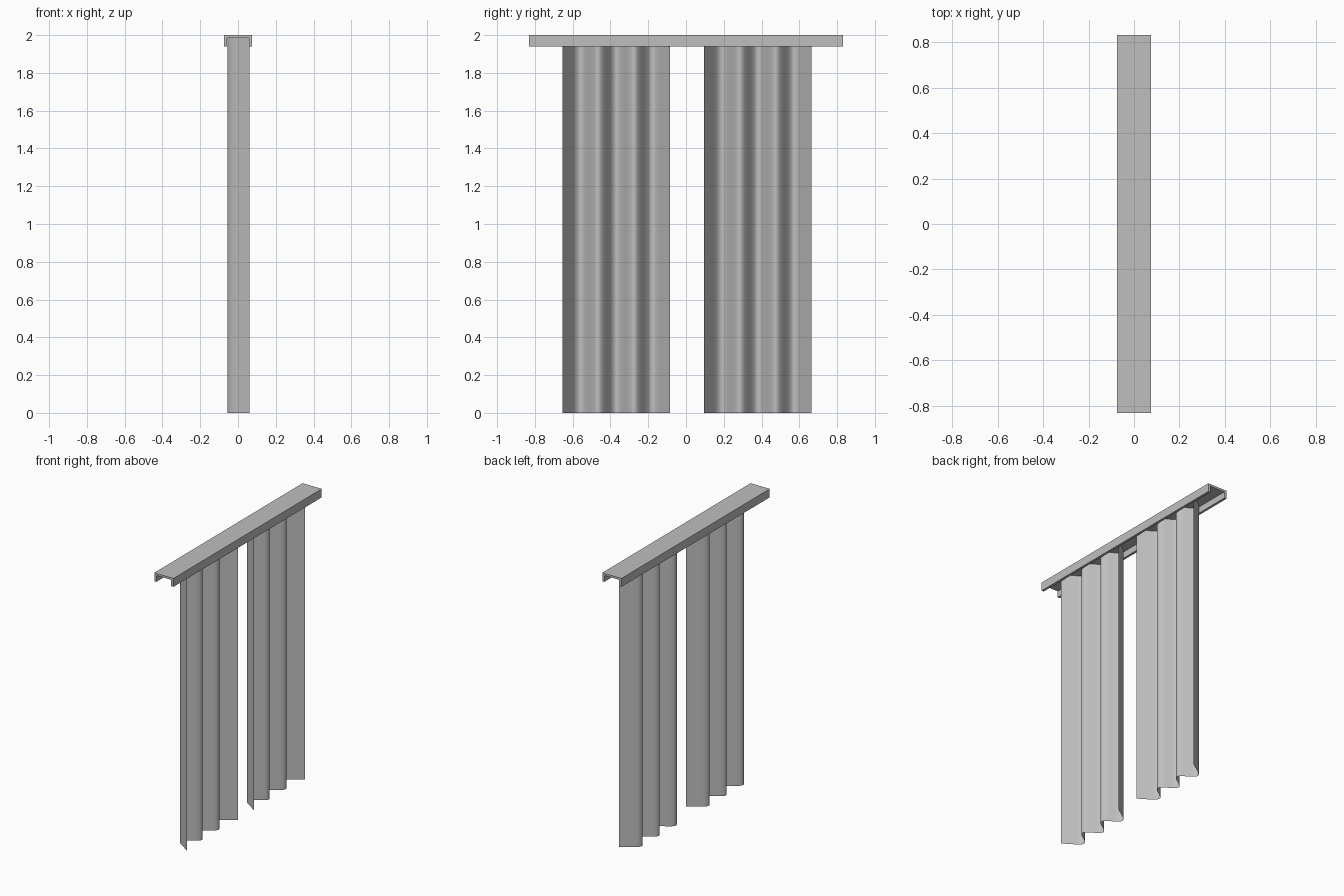
import bpy
import bmesh
import math

if "Cube" in bpy.data.objects:
    bpy.data.objects.remove(bpy.data.objects["Cube"], do_unlink=True)

grey = bpy.data.materials.new("plain_grey")
grey.use_nodes = True
grey.diffuse_color = (0.52, 0.52, 0.52, 1)
grey.node_tree.nodes["Principled BSDF"].inputs["Base Color"].default_value = grey.diffuse_color


def extrude_path(name, path, offset, closed=False):
    """Sweep a path of points along an offset, capping it if closed."""
    bm = bmesh.new()
    verts = [bm.verts.new(p) for p in path]
    if closed:
        geom = [bm.faces.new(verts)]
    else:
        geom = [bm.edges.new(pair) for pair in zip(verts, verts[1:])]
    if closed:
        swept = bmesh.ops.extrude_face_region(bm, geom=geom, use_keep_orig=True)
    else:
        swept = bmesh.ops.extrude_edge_only(bm, edges=geom)
    moved = [g for g in swept["geom"] if isinstance(g, bmesh.types.BMVert)]
    bmesh.ops.translate(bm, verts=moved, vec=offset)
    bmesh.ops.recalc_face_normals(bm, faces=bm.faces)
    mesh = bpy.data.meshes.new(name)
    bm.to_mesh(mesh)
    bm.free()
    mesh.materials.append(grey)
    obj = bpy.data.objects.new(name, mesh)
    bpy.context.collection.objects.link(obj)
    return obj


# Rail: channel section open at the bottom
TOP, WEB, LIP, HALF = 2.0, 1.985, 1.94, 0.83
right_half = [(0.058, WEB), (0.058, LIP), (0.075, LIP), (0.075, TOP)]
section = right_half + [(-x, z) for x, z in reversed(right_half)]
extrude_path("curtain_rail", [(x, -HALF, z) for x, z in section],
             (0, 2 * HALF, 0), closed=True)

# Curtains: pleated sheets with straight hems at both ends
BACK, FRONT, END = -0.055, 0.042, 0.06
PLEAT, HEM, STEPS = 0.095, 0.095, 12


def hem_rise(u):
    """Rounded start that runs into a straight end."""
    return (u * u / 0.8 if u < 0.4 else u - 0.2) / 0.8


def curtain_path(start):
    hem = [(BACK + (END - BACK) * hem_rise(i / STEPS), HEM * i / STEPS)
           for i in range(1, STEPS + 1)]
    points = [(x, start - y) for x, y in reversed(hem)]
    for i in range(4 * STEPS + 1):
        wave = 0.5 - 0.5 * math.cos(math.pi * i / STEPS)
        points.append((BACK + (FRONT - BACK) * wave, start + PLEAT * i / STEPS))
    points += [(x, start + 4 * PLEAT + y) for x, y in hem]
    return [(x, y, 0) for x, y in points]


for name, start in (("front_curtain", -0.56), ("back_curtain", 0.19)):
    curtain = extrude_path(name, curtain_path(start), (0, 0, 1.99))
    curtain.data.shade_smooth()
